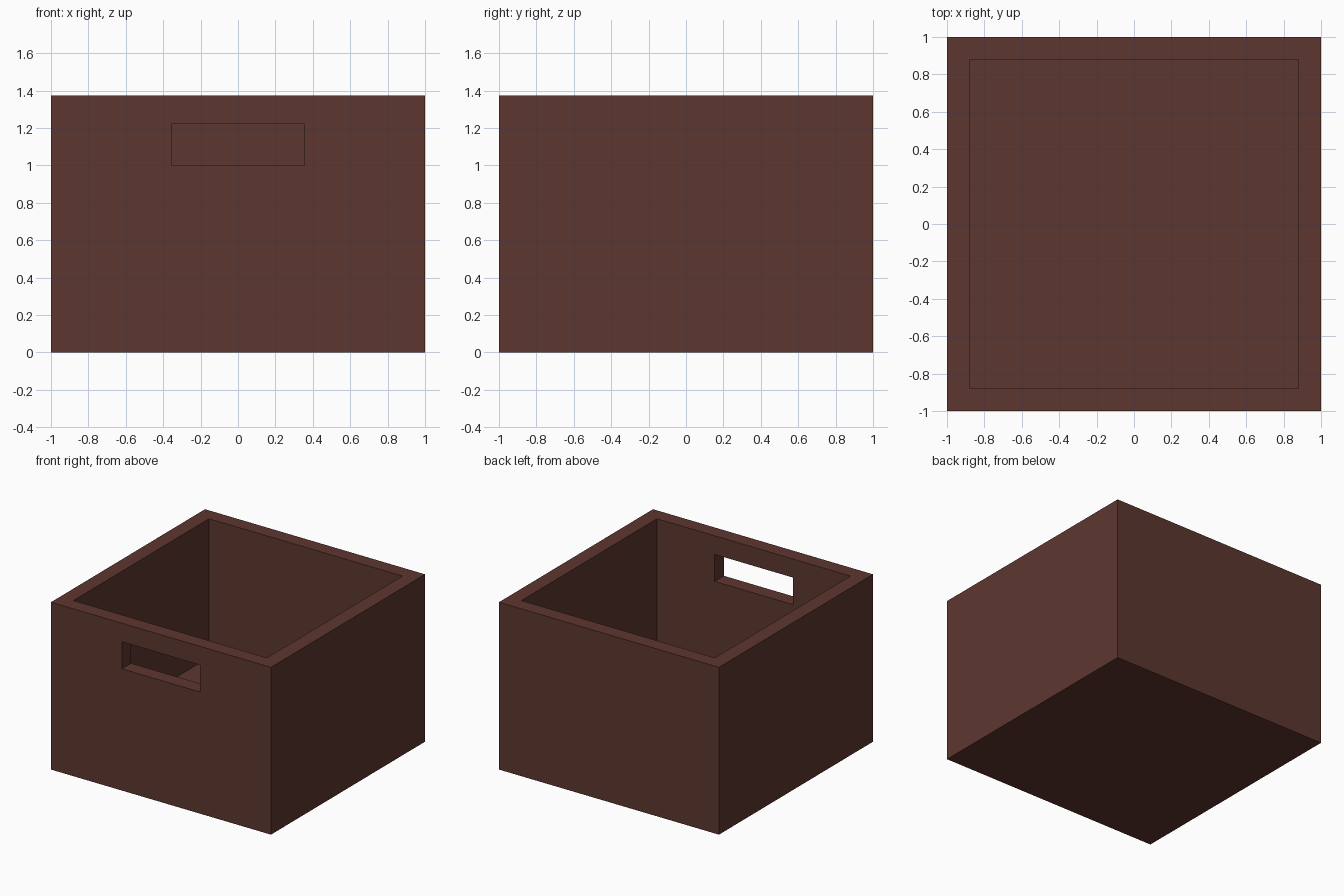
import bpy

cube = bpy.data.objects.get("Cube")
if cube:
    bpy.data.objects.remove(cube, do_unlink=True)

HEIGHT = 1.375
INNER = 0.88      # half width of the hollow
FLOOR = 0.235     # floor thickness

# Dark brown
brown = bpy.data.materials.new("dark_brown")
brown.use_nodes = True
color = (0.11, 0.037, 0.028, 1.0)
brown.diffuse_color = color
brown.node_tree.nodes["Principled BSDF"].inputs["Base Color"].default_value = color


def block(name, low, high):
    """Box spanning two opposite corners."""
    center = [(a + b) / 2 for a, b in zip(low, high)]
    bpy.ops.mesh.primitive_cube_add(size=1, location=center)
    obj = bpy.context.object
    obj.name = name
    obj.scale = [b - a for a, b in zip(low, high)]
    bpy.ops.object.transform_apply(location=True, rotation=False, scale=True)
    obj.data.materials.append(brown)
    return obj


def carve(target, cutter):
    """Cut a block out of the target and discard the cutter."""
    cutter.hide_render = True
    mod = target.modifiers.new(cutter.name, "BOOLEAN")
    mod.operation = "DIFFERENCE"
    mod.solver = "EXACT"
    mod.object = cutter
    bpy.context.view_layer.objects.active = target
    bpy.ops.object.modifier_apply(modifier=mod.name)
    bpy.data.objects.remove(cutter, do_unlink=True)


# Open bin with a hollow and a handle slot through the front wall
bin_body = block("storage_bin", (-1, -1, 0), (1, 1, HEIGHT))
carve(bin_body, block("hollow", (-INNER, -INNER, FLOOR), (INNER, INNER, HEIGHT + 0.2)))
carve(bin_body, block("handle_slot", (-0.355, -1.2, 1.0), (0.355, -0.7, 1.222)))
